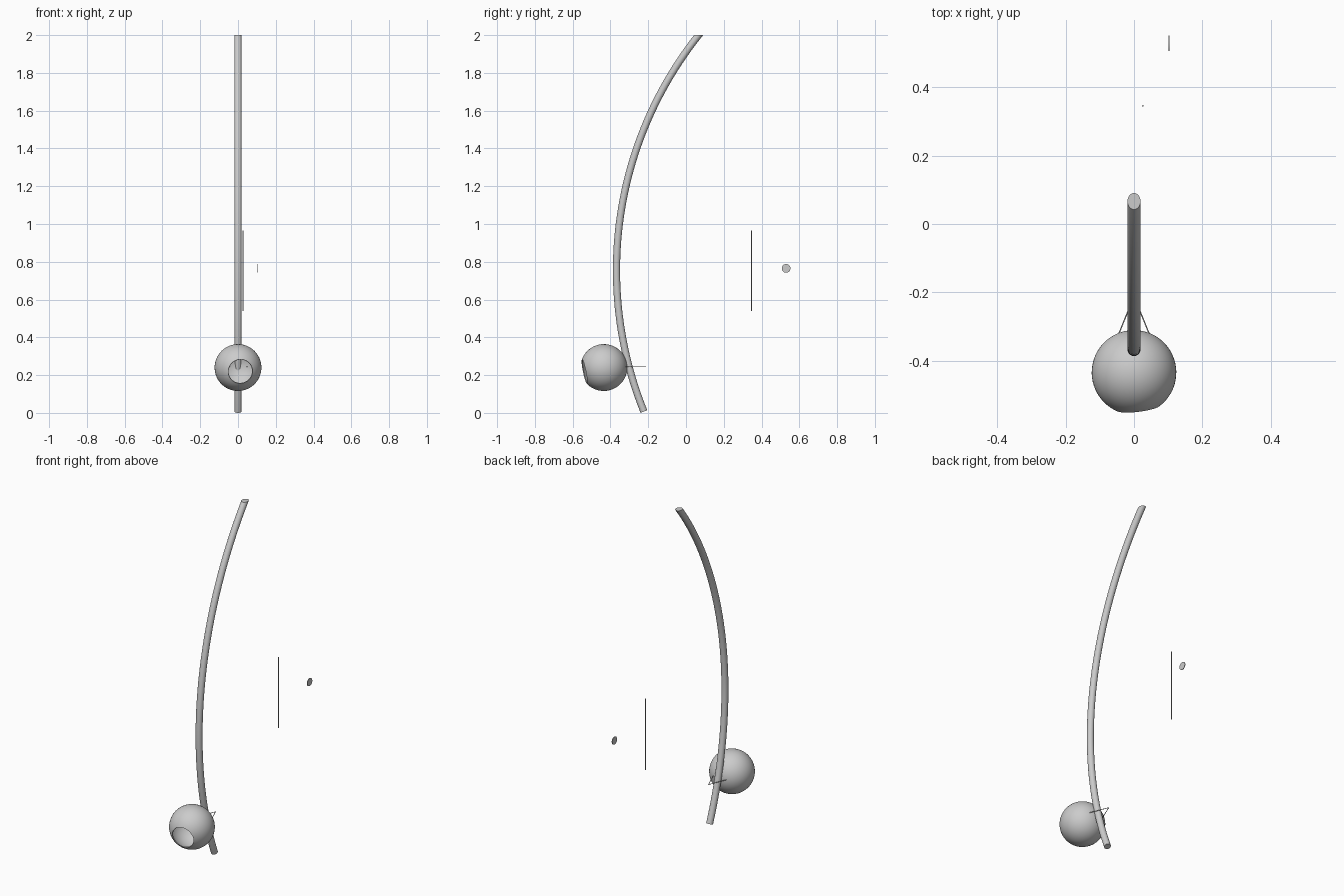
import bpy, bmesh, math
from mathutils import Vector

if "Cube" in bpy.data.objects:
    bpy.data.objects.remove(bpy.data.objects["Cube"])


def make_object(name, bm, angle=40):
    bmesh.ops.recalc_face_normals(bm, faces=bm.faces)
    mesh = bpy.data.meshes.new(name)
    bm.to_mesh(mesh)
    bm.free()
    ob = bpy.data.objects.new(name, mesh)
    bpy.context.collection.objects.link(ob)
    bpy.ops.object.select_all(action='DESELECT')
    ob.select_set(True)
    bpy.context.view_layer.objects.active = ob
    bpy.ops.object.shade_smooth_by_angle(angle=math.radians(angle))
    return ob


def bridge(bm, rings):
    for a, b in zip(rings, rings[1:]):
        n = len(a)
        for i in range(n):
            bm.faces.new((a[i], a[(i + 1) % n], b[(i + 1) % n], b[i]))


def cylinder(name, start, end, radius, sides):
    start, end = Vector(start), Vector(end)
    axis = end - start
    bm = bmesh.new()
    bmesh.ops.create_cone(bm, cap_ends=True, segments=sides, radius1=radius,
                          radius2=radius, depth=axis.length)
    bm.transform(axis.to_track_quat('Z', 'Y').to_matrix().to_4x4())
    bmesh.ops.translate(bm, verts=bm.verts, vec=(start + end) / 2)
    return make_object(name, bm)


# Curved bow: circular arc in the YZ plane, with a level cut at the top
R, MID_Z, MID_Y, RAD = 2.0, 0.755, -0.368, 0.019
bm = bmesh.new()
rings = []
a0, a1 = math.asin((0.007 - MID_Z) / R), math.asin((2.0 - MID_Z) / R)
STEPS, SIDES = 48, 24
for s in range(STEPS + 1):
    a = a0 + (a1 - a0) * s / STEPS
    c = Vector((0, MID_Y + R * (1 - math.cos(a)), MID_Z + R * math.sin(a)))
    side = Vector((0, math.cos(a), -math.sin(a)))
    if s == STEPS:
        side = Vector((0, 1 / math.cos(a), 0))
    rings.append([bm.verts.new(c + Vector((RAD * math.cos(t), 0, 0)) + side * RAD * math.sin(t))
                  for t in (2 * math.pi * i / SIDES for i in range(SIDES))])
bridge(bm, rings)
bm.faces.new(rings[0])
bm.faces.new(rings[-1])
make_object("bow", bm)

# Hollow gourd: open sphere shell facing forward and slightly down
GC, GR, WALL = Vector((0, -0.435, 0.24)), 0.124, 0.004
bm = bmesh.new()
rings = []
lo, hi = math.radians(31.5), math.radians(179.5)
angles = [lo + (hi - lo) * i / 28 for i in range(29)]
profile = [(GR, a) for a in reversed(angles)] + [(GR - WALL, a) for a in angles]
for r, a in profile:
    rings.append([bm.verts.new((r * math.sin(a) * math.cos(t), r * math.sin(a) * math.sin(t), r * math.cos(a)))
                  for t in (2 * math.pi * i / 56 for i in range(56))])
bridge(bm, rings)
bm.faces.new(rings[0])
bm.faces.new(rings[-1])
facing = Vector((0.12, -0.97, -0.19)).to_track_quat('Z', 'Y')
bm.transform(facing.to_matrix().to_4x4())
bmesh.ops.translate(bm, verts=bm.verts, vec=GC)
make_object("gourd", bm)

# Cord tying the gourd to the bow
for label, sx in (("left", -1), ("right", 1)):
    cylinder("cord_" + label, (sx * 0.05, -0.335, 0.245), (0, -0.212, 0.245), 0.0018, 8)

# Thin striking stick
cylinder("striking_stick", (0.026, 0.346, 0.54), (0.026, 0.346, 0.965), 0.0024, 10)

# Small coin
cylinder("coin", (0.1005, 0.53, 0.765), (0.1045, 0.53, 0.765), 0.023, 32)
